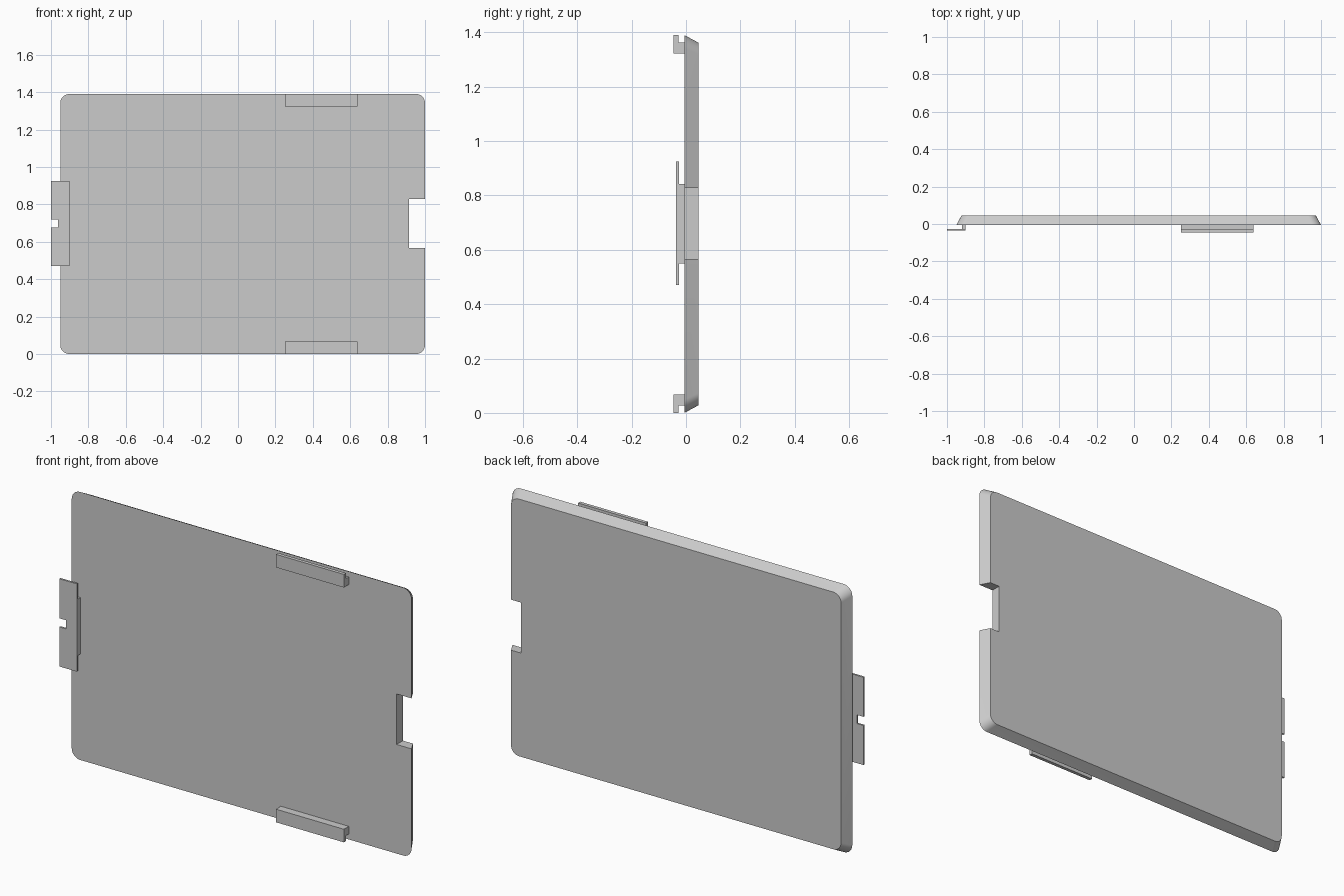
import bpy
import bmesh
from math import cos, sin, pi, radians
from mathutils import Vector

cube = bpy.data.objects.get("Cube")
if cube:
    bpy.data.objects.remove(cube, do_unlink=True)

# Single flat grey
grey = bpy.data.materials.new("plain grey")
grey.use_nodes = True
colour = (0.6, 0.6, 0.6, 1)
grey.diffuse_color = colour
grey.node_tree.nodes["Principled BSDF"].inputs["Base Color"].default_value = colour

HEIGHT = 1.39
FRONT, BACK = -0.006, 0.046


def loft(name, start, end):
    """Closed solid between two outlines with matching point counts."""
    bm = bmesh.new()
    a = [bm.verts.new(p) for p in start]
    b = [bm.verts.new(p) for p in end]
    bm.faces.new(a)
    bm.faces.new(b[::-1])
    for i in range(len(a)):
        j = (i + 1) % len(a)
        bm.faces.new((a[i], b[i], b[j], a[j]))
    bmesh.ops.recalc_face_normals(bm, faces=bm.faces[:])
    mesh = bpy.data.meshes.new(name)
    bm.to_mesh(mesh)
    bm.free()
    mesh.materials.append(grey)
    obj = bpy.data.objects.new(name, mesh)
    bpy.context.collection.objects.link(obj)
    return obj


def extrude(name, outline, axis, lo, hi):
    """Extrude a 2D outline along x (points are y, z) or y (points are x, z)."""
    def place(t):
        return [Vector((t, u, v)) if axis == "x" else Vector((u, t, v))
                for u, v in outline]
    return loft(name, place(lo), place(hi))


def panel_outline(inset, radius, y):
    """Rounded rectangle with a notch in its +x edge."""
    x0, x1 = -0.95 + inset, 1 - inset
    z0, z1 = inset, HEIGHT - inset
    corners = [(x1 - radius, z0 + radius, -pi / 2), (x1 - radius, z1 - radius, 0),
               (x0 + radius, z1 - radius, pi / 2), (x0 + radius, z0 + radius, pi)]
    pts = []
    for k, (cx, cz, start) in enumerate(corners):
        for i in range(11):
            t = start + pi / 2 * i / 10
            pts.append((cx + radius * cos(t), y, cz + radius * sin(t)))
        if k == 0:
            pts += [(x1, y, 0.566), (0.915, y, 0.566), (0.915, y, 0.828), (x1, y, 0.828)]
    return pts


# Main panel, tapering towards the back
panel = loft("panel", panel_outline(0, 0.048, FRONT), panel_outline(0.028, 0.045, BACK))
bpy.ops.object.select_all(action="DESELECT")
panel.select_set(True)
bpy.context.view_layer.objects.active = panel
bpy.ops.object.shade_smooth_by_angle(angle=radians(30))

# Hooked clips along the bottom and top edges
hook = [(-0.046, 0), (-0.028, 0), (-0.028, 0.028), (FRONT, 0.028),
        (FRONT, 0.068), (-0.046, 0.068)]
extrude("bottom_clip", hook, "x", 0.25, 0.64)
extrude("top_clip", [(y, HEIGHT - z) for y, z in hook], "x", 0.25, 0.64)

# Slotted side tab and the spacer that holds it off the panel
tab = [(-1, 0.47), (-0.9, 0.47), (-0.9, 0.925), (-1, 0.925),
       (-1, 0.72), (-0.962, 0.72), (-0.962, 0.675), (-1, 0.675)]
extrude("side_tab", tab, "y", -0.036, -0.026)
spacer = [(-0.92, 0.55), (-0.9, 0.55), (-0.9, 0.843), (-0.92, 0.843)]
extrude("tab_spacer", spacer, "y", -0.026, FRONT)
